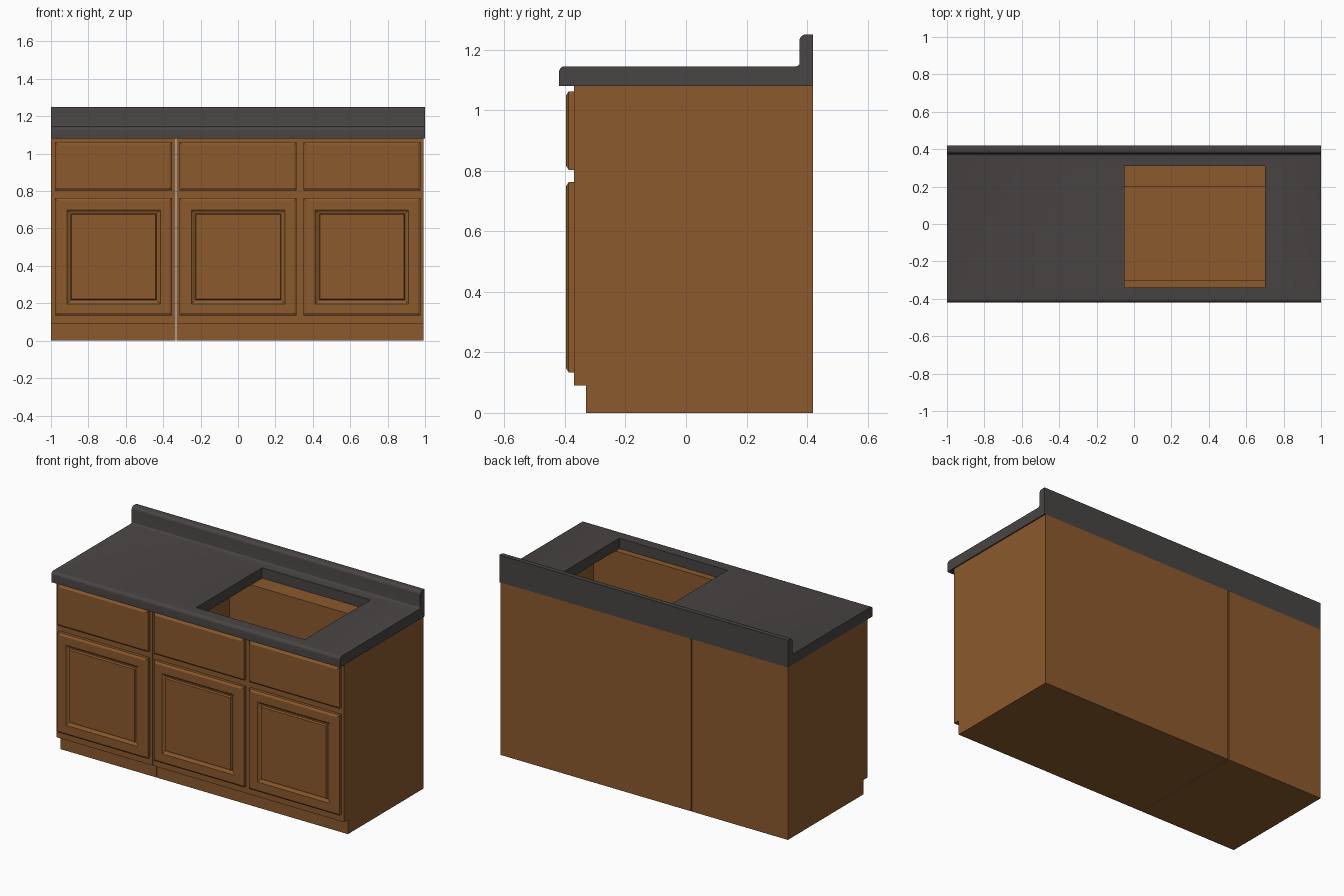
import bpy, bmesh, math

if "Cube" in bpy.data.objects:
    bpy.data.objects.remove(bpy.data.objects["Cube"])


def material(name, rgb):
    m = bpy.data.materials.new(name)
    m.diffuse_color = (*rgb, 1)
    m.use_nodes = True
    m.node_tree.nodes["Principled BSDF"].inputs["Base Color"].default_value = m.diffuse_color
    return m


WOOD = material("brown wood", (0.258, 0.102, 0.026))
STONE = material("dark grey stone", (0.065, 0.058, 0.056))


def finish(name, bm, mat):
    bmesh.ops.recalc_face_normals(bm, faces=bm.faces)
    me = bpy.data.meshes.new(name)
    bm.to_mesh(me)
    bm.free()
    me.materials.append(mat)
    ob = bpy.data.objects.new(name, me)
    bpy.context.collection.objects.link(ob)
    return ob


def extrude_profile(name, yz, x0, x1, mat):
    """Closed y/z outline swept along x."""
    bm = bmesh.new()
    face = bm.faces.new([bm.verts.new((x0, y, z)) for y, z in yz])
    new = bmesh.ops.extrude_face_region(bm, geom=[face])["geom"]
    bmesh.ops.translate(bm, vec=(x1 - x0, 0, 0),
                        verts=[v for v in new if isinstance(v, bmesh.types.BMVert)])
    return finish(name, bm, mat)


def box(name, x0, x1, y0, y1, z0, z1, mat):
    return extrude_profile(name, [(y0, z0), (y1, z0), (y1, z1), (y0, z1)], x0, x1, mat)


def arc(cy, cz, r, a0, a1, n=5):
    return [(cy + r * math.cos(math.radians(a0 + (a1 - a0) * i / n)),
             cz + r * math.sin(math.radians(a0 + (a1 - a0) * i / n))) for i in range(n + 1)]


def stepped_panel(name, x0, x1, z0, z1, rings):
    """Rectangular front built from nested rings of (inset, y)."""
    bm = bmesh.new()
    loops = [[bm.verts.new(p) for p in ((x0 + i, y, z0 + i), (x1 - i, y, z0 + i),
                                        (x1 - i, y, z1 - i), (x0 + i, y, z1 - i))]
             for i, y in rings]
    for a, b in zip(loops, loops[1:]):
        for k in range(4):
            bm.faces.new((a[k], a[(k + 1) % 4], b[(k + 1) % 4], b[k]))
    bm.faces.new(loops[0])
    bm.faces.new(loops[-1])
    return finish(name, bm, WOOD)


def cut(ob, cutter):
    mod = ob.modifiers.new("cut", 'BOOLEAN')
    mod.operation = 'DIFFERENCE'
    mod.solver = 'EXACT'
    mod.object = cutter
    bpy.context.view_layer.objects.active = ob
    bpy.ops.object.modifier_apply(modifier=mod.name)


# Cabinets with a recessed toe kick, each with a drawer front and a door
BODY = [(-0.33, 0), (0.42, 0), (0.42, 1.08), (-0.37, 1.08), (-0.37, 0.09), (-0.33, 0.09)]
EDGE = [(0, -0.37), (0, -0.388), (0.004, -0.390), (0.013, -0.396)]
RAISED = [(0.063, -0.396), (0.067, -0.392), (0.077, -0.386), (0.083, -0.386),
          (0.088, -0.396)]
cabinets = []
for side, x0, x1 in (("left", -1.0, -0.335), ("middle", -0.330, 0.328), ("right", 0.328, 0.993)):
    cabinets.append(extrude_profile(side + "_cabinet", BODY, x0, x1, WOOD))
    mid = (x0 + x1) / 2 + 0.002
    stepped_panel(side + "_drawer_front", mid - 0.313, mid + 0.313, 0.803, 1.062, EDGE)
    stepped_panel(side + "_door", mid - 0.313, mid + 0.313, 0.134, 0.762, EDGE + RAISED)

# Countertop with rounded nose, cove and backsplash
outline = ([(-0.42, 1.08), (0.42, 1.08), (0.42, 1.25)]
           + arc(0.395, 1.23, 0.02, 90, 180)
           + arc(0.365, 1.155, 0.01, 0, -90, 3)
           + arc(-0.40, 1.125, 0.02, 90, 180))
counter = extrude_profile("countertop", outline, -1, 1, STONE)

# Sink opening in the counter, and the hollow below it
opening = box("opening_cutter", -0.05, 0.70, -0.34, 0.31, 1.0, 1.3, STONE)
hollow = box("hollow_cutter", -0.20, 0.85, -0.30, 0.20, 0.5, 1.3, WOOD)
cut(counter, opening)
for cabinet in cabinets[1:]:
    cut(cabinet, hollow)
for cutter in (opening, hollow):
    bpy.data.objects.remove(cutter)
box("hollow_floor", -0.20, 0.85, -0.30, 0.20, 0.499, 0.505, WOOD)

# Smooth only the rounded counter edges
bpy.ops.object.select_all(action='DESELECT')
counter.select_set(True)
bpy.context.view_layer.objects.active = counter
bpy.ops.object.shade_smooth_by_angle(angle=math.radians(35))
